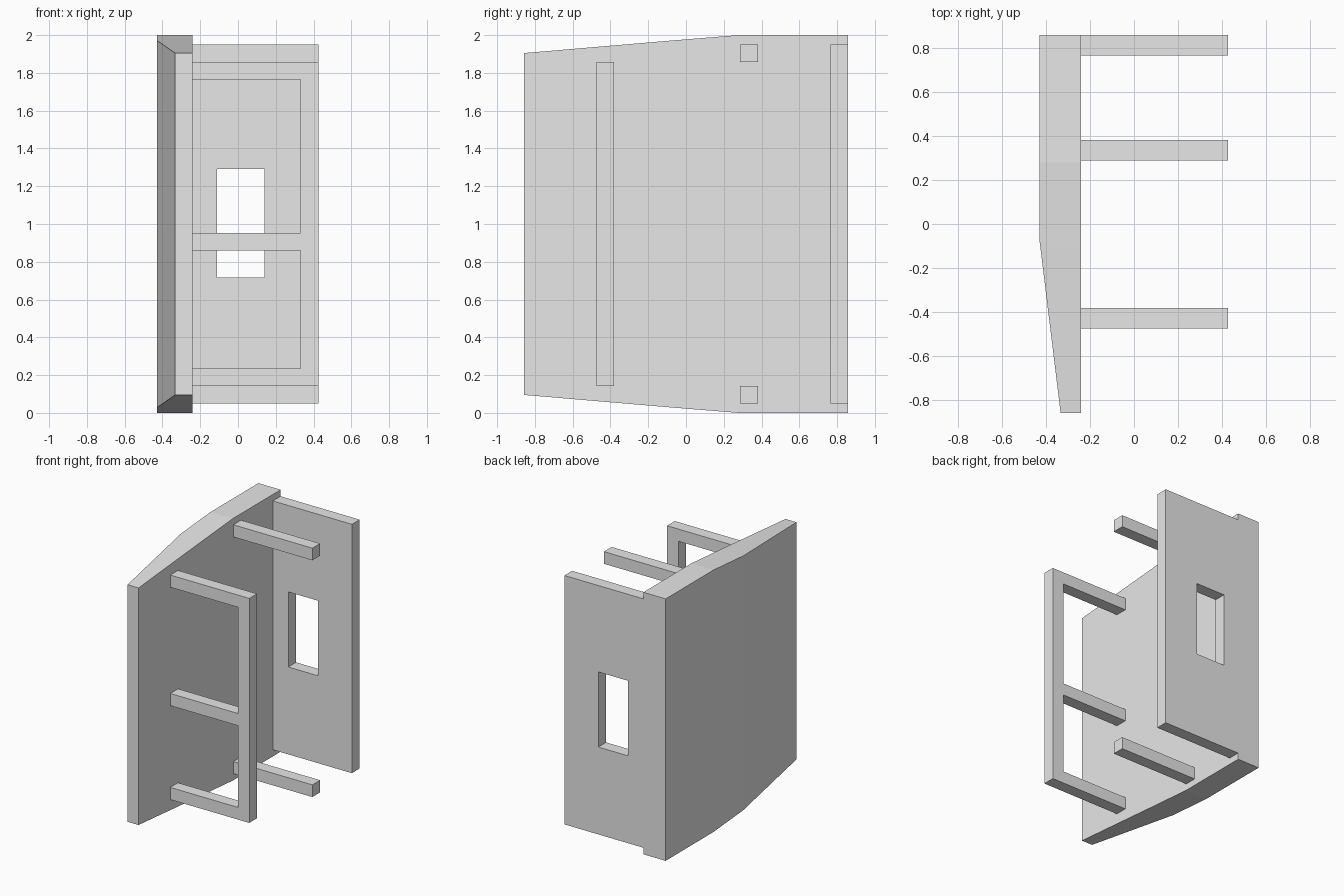
import bpy
import bmesh

cube = bpy.data.objects.get("Cube")
if cube:
    bpy.data.objects.remove(cube, do_unlink=True)

grey = bpy.data.materials.new("light_grey")
grey.use_nodes = True
grey.diffuse_color = (0.8, 0.8, 0.8, 1)
grey.node_tree.nodes["Principled BSDF"].inputs["Base Color"].default_value = (0.8, 0.8, 0.8, 1)

INNER, OUTER = -0.24, 0.427   # x where arms meet the side wall, and their far ends
BAR = 0.093                   # thickness of every bar and panel


def finish(name, bm):
    bmesh.ops.recalc_face_normals(bm, faces=bm.faces)
    mesh = bpy.data.meshes.new(name)
    bm.to_mesh(mesh)
    bm.free()
    mesh.materials.append(grey)
    obj = bpy.data.objects.new(name, mesh)
    bpy.context.collection.objects.link(obj)
    return obj


def slab(name, outline, y):
    """Extrude an x-z outline by one bar thickness, starting at y."""
    bm = bmesh.new()
    face = bm.faces.new([bm.verts.new((x, y, z)) for x, z in outline])
    out = bmesh.ops.extrude_face_region(bm, geom=[face])
    verts = [v for v in out["geom"] if isinstance(v, bmesh.types.BMVert)]
    bmesh.ops.translate(bm, verts=verts, vec=(0, BAR, 0))
    return finish(name, bm)


def rect(x0, x1, z0, z1):
    return [(x0, z0), (x1, z0), (x1, z1), (x0, z1)]


# Side wall: stations (y, outer x, top z), mirrored about mid height
stations = [(-0.857, -0.333, 1.905), (-0.08, -0.428, 1.971),
            (0.28, -0.428, 2.0), (0.857, -0.428, 2.0)]
bm = bmesh.new()
rings = [[bm.verts.new(p) for p in ((x, y, 2 - z), (INNER, y, 2 - z), (INNER, y, z), (x, y, z))]
         for y, x, z in stations]
bm.faces.new(rings[0])
bm.faces.new(rings[-1])
for a, b in zip(rings, rings[1:]):
    for i in range(4):
        j = (i + 1) % 4
        bm.faces.new((a[i], a[j], b[j], b[i]))
finish("side_wall", bm)

# Back panel with a window hole
panel = slab("back_panel", rect(INNER, OUTER, 0.05, 1.95), 0.857 - BAR)
cutter = slab("window_cutter", rect(-0.11, 0.14, 0.717, 1.29), 0.857 - BAR)
cutter.scale.y = 2
cutter.location.y = -0.81
cutter.hide_render = True
cutter.hide_viewport = True
cut = panel.modifiers.new("window", 'BOOLEAN')
cut.operation = 'DIFFERENCE'
cut.solver = 'EXACT'
cut.object = cutter

# Upper and lower middle arms
for name, z in (("lower_arm", 0.05), ("upper_arm", 1.95 - BAR)):
    slab(name, rect(INNER, OUTER, z, z + BAR), 0.287)

# Front frame: three rails and a post in one comb-shaped outline
post = OUTER - BAR - 0.003
outline = [(OUTER, 1.857), (OUTER, 0.143)]
for z in (0.143, 0.86, 1.857 - BAR):
    outline += [(post, z), (INNER, z), (INNER, z + BAR), (post, z + BAR)]
outline = outline[:2] + outline[3:-1]
slab("front_frame", outline, -0.477 + 0.003)
